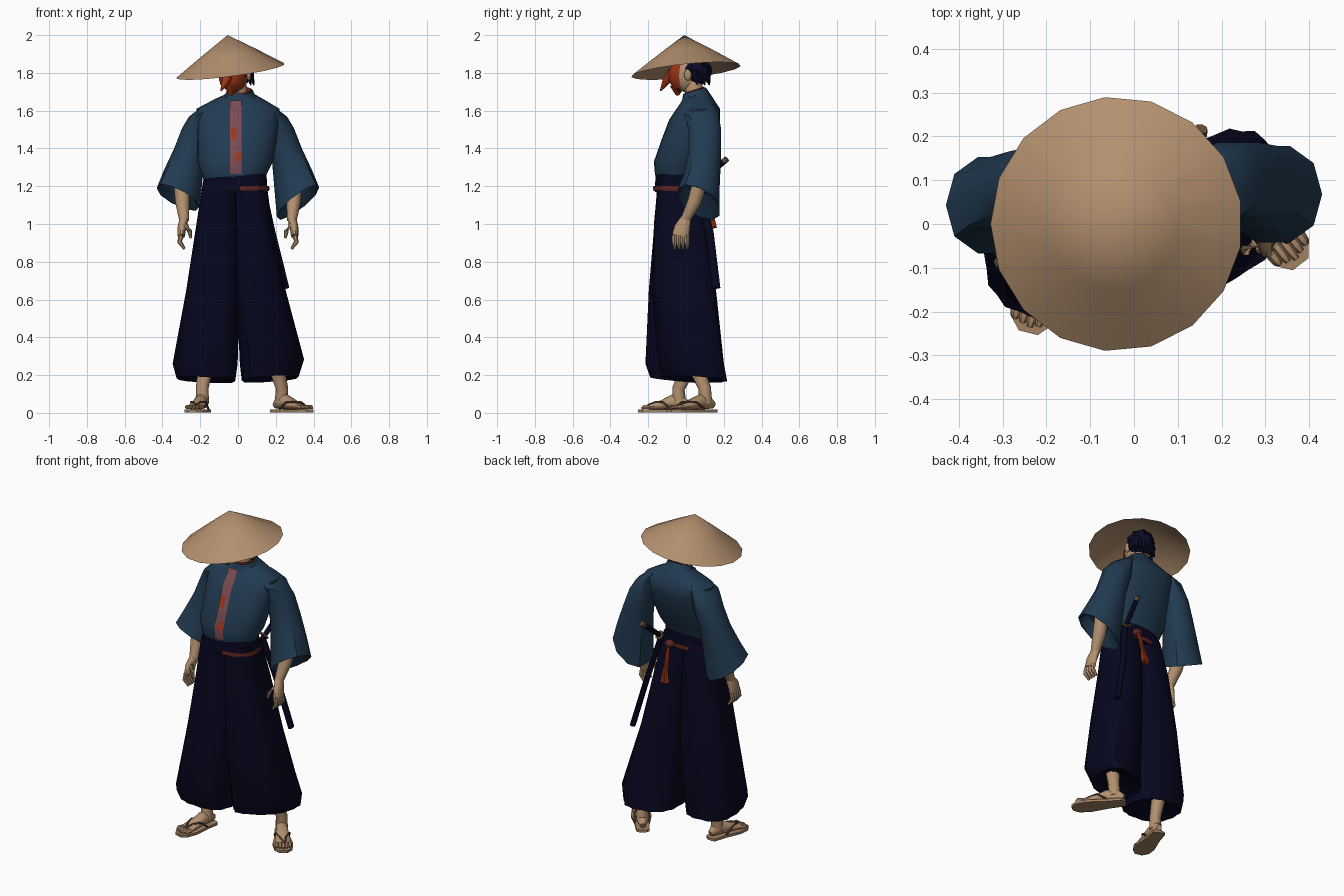
import bpy, bmesh, math, random
from mathutils import Vector

random.seed(4)


def material(name, rgb):
    m = bpy.data.materials.new(name)
    m.diffuse_color = (*rgb, 1)
    return m


STRAW = material("straw", (0.45, 0.277, 0.157))
SKIN = material("skin", (0.45, 0.28, 0.16))
BLUE = material("jacket blue", (0.0155, 0.043, 0.083))
NAVY = material("trouser navy", (0.002, 0.002, 0.014))
HAIR = material("hair dark blue", (0.003, 0.003, 0.018))
PINK = material("dusty pink", (0.20, 0.072, 0.085))
ORANGE = material("mask orange", (0.34, 0.035, 0.008))
MAROON = material("cord maroon", (0.11, 0.018, 0.014))
SOLE = material("sandal brown", (0.36, 0.22, 0.125))
STRAP = material("strap brown", (0.12, 0.07, 0.04))


def finish(name, bm, mat, angle=40):
    bmesh.ops.recalc_face_normals(bm, faces=bm.faces)
    me = bpy.data.meshes.new(name)
    bm.to_mesh(me)
    bm.free()
    me.materials.append(mat)
    ob = bpy.data.objects.new(name, me)
    bpy.context.collection.objects.link(ob)
    bpy.ops.object.select_all(action='DESELECT')
    ob.select_set(True)
    bpy.context.view_layer.objects.active = ob
    bpy.ops.object.shade_smooth_by_angle(angle=math.radians(angle))
    return ob


def skin_rings(name, rings, mat, angle=40):
    """Bridge closed rings of points and cap both ends."""
    bm = bmesh.new()
    vs = [[bm.verts.new(p) for p in r] for r in rings]
    n = len(vs[0])
    for a, b in zip(vs, vs[1:]):
        for i in range(n):
            j = (i + 1) % n
            bm.faces.new((a[i], a[j], b[j], b[i]))
    bm.faces.new(vs[0])
    bm.faces.new(vs[-1])
    return finish(name, bm, mat, angle)


def loft(name, rings, mat, n=20, power=1.0, slopes=None, wave=0, shear=0, angle=40):
    """Stack of ovals (cx, cy, z, rx, ry); slopes tilt, wave pleats, shear skews y by x."""
    out = []
    for k, (cx, cy, z, rx, ry) in enumerate(rings):
        sx, sy = slopes[k] if slopes else (0, 0)
        ring = []
        for i in range(n):
            a = math.tau * i / n
            c, s = math.cos(a), math.sin(a)
            w = 1 - wave * (i % 2) * k / len(rings)
            dx = rx * w * math.copysign(abs(c) ** power, c)
            dy = ry * w * math.copysign(abs(s) ** power, s) + shear * dx * k / len(rings)
            ring.append((cx + dx, cy + dy, z + sx * dx + sy * dy))
        out.append(ring)
    return skin_rings(name, out, mat, angle)


def tube(name, pts, radii, mat, n=8):
    """Tube along a path; each radius is a (width, height) pair or a number."""
    pts = [Vector(p) for p in pts]
    out = []
    for k, p in enumerate(pts):
        d = (pts[min(k + 1, len(pts) - 1)] - pts[max(k - 1, 0)]).normalized()
        up = Vector((0, 0, 1)) if abs(d.z) < 0.8 else Vector((0, 1, 0))
        side = d.cross(up).normalized()
        up = side.cross(d)
        r = radii[k]
        w, h = r if isinstance(r, tuple) else (r, r)
        out.append([p + side * w * math.cos(math.tau * i / n) + up * h * math.sin(math.tau * i / n)
                    for i in range(n)])
    return skin_rings(name, out, mat, 50)


def ball(name, centre, size, mat, rough=0.0, keep=None):
    bm = bmesh.new()
    bmesh.ops.create_uvsphere(bm, u_segments=16, v_segments=12, radius=1)
    if keep:
        bmesh.ops.delete(bm, geom=[v for v in bm.verts if not keep(v.co)], context='VERTS')
    for v in bm.verts:
        f = 1 + random.uniform(-rough, rough)
        v.co = Vector(centre) + Vector([c * s * f for c, s in zip(v.co, size)])
    return finish(name, bm, mat, 30 if rough else 60)


# Straw hat: tilted double-sided cone
bm = bmesh.new()
N = 17
rim = []
for i in range(N):
    a = math.tau * (i + 0.5) / N
    x, y = 0.288 * math.cos(a), 0.291 * math.sin(a)
    rim.append((x - 0.04, y, 1.81 + 0.13 * x + 0.10 * y))
apex, inner = Vector((-0.055, -0.01, 2.0)), Vector((-0.055, -0.01, 1.985))
edge = [bm.verts.new(p) for p in rim]
mid = [bm.verts.new(Vector(p).lerp(apex, 0.5) + Vector((0, 0, 0.002))) for p in rim]
top, under = bm.verts.new(apex), bm.verts.new(inner)
for i in range(N):
    j = (i + 1) % N
    bm.faces.new((edge[i], edge[j], mid[j], mid[i]))
    bm.faces.new((mid[i], mid[j], top))
    bm.faces.new((edge[j], edge[i], under))
finish("straw_hat", bm, STRAW)

# Head, hair, mask and neck
ball("head", (-0.018, 0.012, 1.79), (0.068, 0.085, 0.095), SKIN)
ball("hair", (-0.005, 0.06, 1.815), (0.083, 0.072, 0.078), HAIR, 0.12)
for i in range(11):
    a = math.pi * i / 10
    c, s = math.cos(a), math.sin(a)
    tube("hair_tuft", [(0.06 * c, 0.055 + 0.05 * s, 1.80),
                       (0.085 * c, 0.06 + 0.068 * s, 1.735 + 0.012 * (i % 2))], [0.025, 0.003], HAIR, 5)
ball("mask", (-0.03, -0.002, 1.785), (0.078, 0.09, 0.095), ORANGE, keep=lambda c: c.y < -0.2)
tube("mask_nose", [(-0.05, -0.07, 1.80), (-0.065, -0.105, 1.755), (-0.09, -0.135, 1.705)],
     [0.03, 0.022, 0.004], ORANGE)
tube("mask_chin", [(-0.035, -0.045, 1.73), (-0.04, -0.045, 1.68)], [0.04, 0.008], ORANGE)
tube("neck", [(0.005, 0.05, 1.64), (-0.005, 0.035, 1.77)], [0.052, 0.046], SKIN, 12)
for s in (-1, 1):
    ball("ear", (-0.015 + s * 0.072, 0.01, 1.79), (0.012, 0.02, 0.03), SKIN)

# Jacket body
BODY = [(-0.02, -0.05, 1.24, 0.165, 0.11), (-0.02, -0.05, 1.27, 0.175, 0.115),
        (-0.015, -0.035, 1.33, 0.20, 0.135), (-0.005, 0.01, 1.45, 0.21, 0.138),
        (0, 0.045, 1.55, 0.22, 0.135), (0, 0.065, 1.61, 0.22, 0.115),
        (0.005, 0.06, 1.655, 0.14, 0.085), (0.01, 0.05, 1.68, 0.08, 0.07),
        (0.01, 0.045, 1.705, 0.07, 0.06), (0.01, 0.045, 1.68, 0.05, 0.04)]
loft("jacket_body", BODY, BLUE, 24, 0.9, [(0, 0)] * 6 + [(0, 0.1)] + [(0, 0.3)] * 3)
loft("inner_collar", [(0.008, 0.045, 1.66, 0.06, 0.05), (0.008, 0.045, 1.712, 0.063, 0.054),
                      (0.008, 0.045, 1.69, 0.05, 0.04)], MAROON, 16, 1, [(0, 0.3)] * 3)


def front_y(z):
    for a, b in zip(BODY, BODY[1:]):
        if a[2] <= z <= b[2]:
            t = (z - a[2]) / (b[2] - a[2])
            return (a[1] - a[4]) * (1 - t) + (b[1] - b[4]) * t


# Front band and its painted patches: thin sheets that follow the chest
def sheet(name, x0, x1, heights, gap, mat):
    bm = bmesh.new()
    rows = [[bm.verts.new((x, front_y(z) - gap, z)) for x in (x0, x1)] for z in heights]
    for a, b in zip(rows, rows[1:]):
        bm.faces.new((a[0], a[1], b[1], b[0]))
    finish(name, bm, mat)


sheet("front_band", -0.043, 0.018, (1.265, 1.27, 1.33, 1.45, 1.55, 1.61, 1.655), 0.005, PINK)
sheet("band_patch", -0.038, -0.008, (1.45, 1.51), 0.008, ORANGE)
sheet("band_patch", -0.016, 0.016, (1.33, 1.375), 0.008, ORANGE)

# Wide sleeves, forearms and hands
for s, dy, tilt, lift in ((1, 0, 0.7, 0), (-1, -0.025, 0.45, 0.025)):
    side = "left" if s > 0 else "right"
    rings = [(0.15, 0.075, 1.63, 0.05, 0.07), (0.185, 0.08, 1.59, 0.075, 0.095),
             (0.218, 0.10, 1.50, 0.078, 0.09), (0.258, 0.10, 1.38, 0.08, 0.09),
             (0.292, 0.085, 1.24, 0.10, 0.098), (0.318, 0.068, 1.115 + lift, 0.112, 0.115),
             (0.318, 0.068, 1.12 + lift, 0.102, 0.105), (0.31, 0.07, 1.19 + lift, 0.06, 0.07)]
    slope = [(-0.3, 0), (-0.3, 0), (0.1, 0), (0.25, 0), (0.45, -0.2)] + [(tilt, -0.4)] * 3
    loft(side + "_sleeve", [(s * x, y + dy * min(1, (1.65 - z) * 3), z, a, b) for x, y, z, a, b in rings],
         BLUE, 10, 0.9, [(s * a, b) for a, b in slope])
    w = Vector((s * 0.285, -0.005 + dy, 1.02))
    tube(side + "_forearm", [(s * 0.30, 0.08 + dy, 1.24), (s * 0.295, 0.045 + dy, 1.12), w],
         [0.042, 0.038, 0.026], SKIN, 10)
    tube(side + "_palm", [w + Vector((0, 0.005, 0.01)), w + Vector((s * 0.012, -0.015, -0.04)),
                          w + Vector((s * 0.015, -0.025, -0.085))],
         [(0.024, 0.028), (0.023, 0.044), (0.019, 0.046)], SKIN, 10)
    for k in range(4):
        b = w + Vector((s * 0.016, -0.057 + k * 0.022, -0.08))
        tube(side + "_finger", [b, b + Vector((s * 0.008, 0, -0.035)), b + Vector((-s * 0.018, 0.004, -0.072))],
             [0.014, 0.013, 0.007], SKIN, 6)
    b = w + Vector((-s * 0.005, -0.035, -0.025))
    tube(side + "_thumb", [b, b + Vector((-s * 0.025, -0.02, -0.035)), b + Vector((-s * 0.03, -0.018, -0.07))],
         [0.015, 0.013, 0.007], SKIN, 6)

# Wide pleated trousers, one loft per leg, then the waistband
loft("right_trouser_leg", [
    (-0.095, -0.045, 1.23, 0.09, 0.105), (-0.108, -0.032, 1.0, 0.112, 0.137),
    (-0.132, -0.035, 0.65, 0.142, 0.165), (-0.174, -0.05, 0.26, 0.172, 0.168),
    (-0.17, -0.042, 0.175, 0.155, 0.15), (-0.17, -0.035, 0.22, 0.09, 0.09)], NAVY, 28, 0.75,
    [(0, 0)] * 4 + [(-0.05, -0.1)] * 2, 0.07)
loft("left_trouser_leg", [
    (0.065, -0.045, 1.23, 0.085, 0.105), (0.08, -0.025, 1.0, 0.10, 0.145),
    (0.122, -0.01, 0.65, 0.13, 0.165), (0.18, 0.025, 0.27, 0.17, 0.165),
    (0.17, 0.045, 0.18, 0.15, 0.16), (0.17, 0.04, 0.22, 0.09, 0.09)], NAVY, 28, 0.75,
    [(0, 0)] * 3 + [(0.1, -0.1)] * 3, 0.07, 0.5)
loft("waistband", [(-0.015, -0.048, 1.17, 0.172, 0.115), (-0.015, -0.048, 1.22, 0.168, 0.115),
                   (-0.015, -0.048, 1.275, 0.166, 0.113)], NAVY, 24, 0.85)

# Waist cord over the front left and round the back, with a hanging tassel
cord = []
for i in range(13):
    a = math.radians(-85 + 190 * i / 12)
    c, s = math.cos(a), math.sin(a)
    cord.append((-0.015 + 0.176 * math.copysign(abs(c) ** 0.85, c),
                 -0.048 + 0.120 * math.copysign(abs(s) ** 0.85, s), 1.188))
tube("waist_cord", cord, [(0.008, 0.014)] * 13, MAROON, 6)
ball("cord_knot", (0.05, 0.09, 1.20), (0.03, 0.025, 0.022), MAROON)
for dx in (-0.006, 0.008):
    tube("tassel", [(0.05, 0.10, 1.19), (0.045 + dx, 0.13, 1.08), (0.045 + dx, 0.14, 1.04),
                    (0.04 + 2 * dx, 0.15, 0.98)], [0.009, 0.008, 0.011, 0.016], ORANGE, 6)

# Sword: scabbard, handle, guard and end cap
tube("scabbard", [(0.125, 0.065, 1.22), (0.185, 0.125, 0.95), (0.257, 0.16, 0.66)],
     [(0.015, 0.022)] * 3, NAVY, 8)
tube("sword_handle", [(0.12, 0.06, 1.21), (0.15, 0.205, 1.335)], [0.014, 0.016], NAVY, 8)
tube("sword_guard", [(0.123, 0.08, 1.226), (0.125, 0.087, 1.232)], [0.028, 0.028], STRAP, 10)
tube("handle_cap", [(0.149, 0.20, 1.33), (0.153, 0.217, 1.347)], [0.017, 0.016], STRAP, 8)

# Bare feet in strapped sandals
for side, heel, toe, ankle_top in (("right", (-0.18, 0.0), (-0.237, -0.23), (-0.17, 0.02, 0.42)),
                                   ("left", (0.205, 0.135), (0.368, -0.075), (0.20, 0.05, 0.42))):
    h, t = Vector((*heel, 0)), Vector((*toe, 0))
    d = (t - h).normalized()
    q = Vector((-d.y, d.x, 0))
    L = (t - h).length

    def at(u, v, z):
        return h + d * (u * L) + q * v * 1.12 + Vector((0, 0, z))

    outline = [(-0.09, 0.015), (-0.04, 0.033), (0.3, 0.038), (0.7, 0.052), (0.95, 0.045), (1.08, 0.02)]
    loop = outline + [(u, -v) for u, v in reversed(outline)]
    skin_rings(side + "_sandal", [[at(u, v, z) for u, v in loop] for z in (0.003, 0.018)], SOLE, 30)
    tube(side + "_foot", [at(-0.05, 0, 0.04), at(0.08, 0, 0.055), at(0.3, 0, 0.058), at(0.55, 0, 0.042),
                          at(0.82, 0, 0.03)],
         [(0.016, 0.018), (0.03, 0.035), (0.034, 0.04), (0.042, 0.026), (0.047, 0.014)], SKIN, 12)
    for k in range(5):
        v = -0.034 + 0.017 * k
        tube(side + "_toe", [at(0.8, v, 0.03), at(0.92, v, 0.032), at(1.02 - 1.5 * abs(v), v, 0.025)],
             [0.011, 0.012, 0.007], SKIN, 6)
    tube(side + "_ankle", [at(0.15, 0, 0.05), at(0.17, 0, 0.13), Vector((ankle_top[0], ankle_top[1], 0.25)),
                           ankle_top], [0.036, 0.033, 0.042, 0.05], SKIN, 12)
    for s in (-1, 1):
        tube(side + "_sandal_strap", [at(0.3, s * 0.037, 0.02), at(0.5, s * 0.036, 0.058),
                                      at(0.68, s * 0.018, 0.057), at(0.86, 0.008, 0.042)],
             [0.006] * 4, STRAP, 6)
